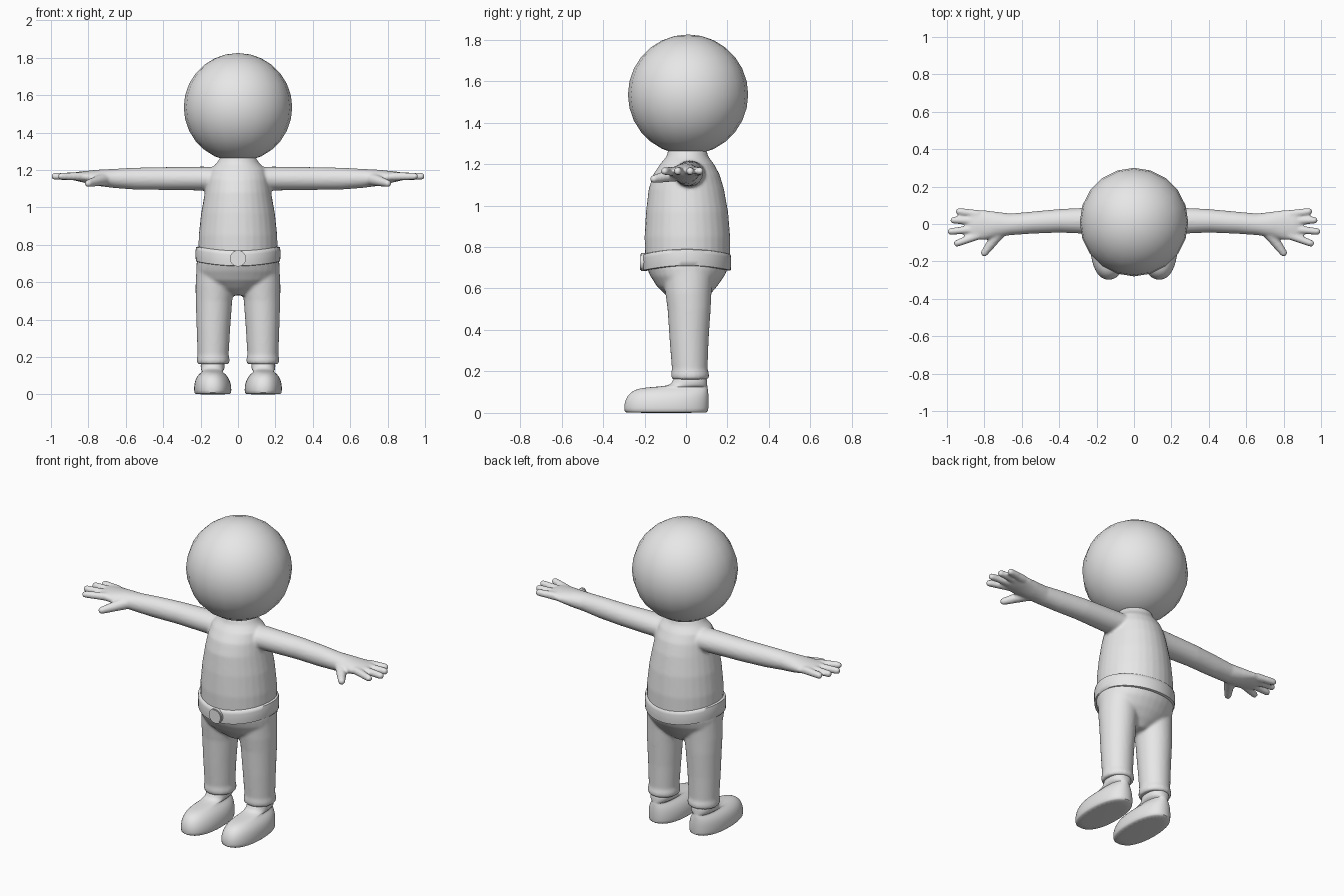
import bpy, bmesh, math
from mathutils import Vector, Matrix

cube = bpy.data.objects.get("Cube")
if cube:
    bpy.data.objects.remove(cube, do_unlink=True)

grey = bpy.data.materials.new("plain_grey")
grey.use_nodes = True
grey.diffuse_color = (0.8, 0.8, 0.8, 1)
grey.node_tree.nodes["Principled BSDF"].inputs["Base Color"].default_value = (0.8, 0.8, 0.8, 1)


def loft(bm, rings, axis="z", side=1, power=2.0, n=32):
    """Closed skin through rings given as (position, u min, u max, v min, v max)."""
    loops = []
    for t, u0, u1, v0, v1 in rings:
        loop = []
        for i in range(n):
            a = math.tau * i / n
            c, s = math.cos(a), math.sin(a)
            u = (u0 + u1) / 2 + (u1 - u0) / 2 * math.copysign(abs(c) ** (2 / power), c)
            v = (v0 + v1) / 2 + (v1 - v0) / 2 * math.copysign(abs(s) ** (2 / power), s)
            x, y, z = (u, v, t) if axis == "z" else (t, u, v)
            loop.append(bm.verts.new((x * side, y, z)))
        loops.append(loop)
    for a, b in zip(loops, loops[1:]):
        for i in range(n):
            j = (i + 1) % n
            bm.faces.new((a[i], a[j], b[j], b[i]))
    bm.faces.new(loops[0])
    bm.faces.new(loops[-1])


def finger(bm, a, b, r0, r1, side):
    """Tapered digit with a round tip."""
    a, b = Vector(a), Vector(b)
    a.x *= side
    b.x *= side
    d = b - a
    m = Matrix.Translation((a + b) / 2) @ d.to_track_quat("Z", "Y").to_matrix().to_4x4()
    bmesh.ops.create_cone(bm, cap_ends=True, segments=16, radius1=r0, radius2=r1,
                          depth=d.length, matrix=m)
    bmesh.ops.create_uvsphere(bm, u_segments=16, v_segments=10, radius=r1,
                              matrix=Matrix.Translation(b))


def finish(bm, name, blend=0, subdivide=0, angle=40):
    """Turn the bmesh into a smooth object, optionally fusing its pieces."""
    bmesh.ops.recalc_face_normals(bm, faces=bm.faces)
    mesh = bpy.data.meshes.new(name)
    bm.to_mesh(mesh)
    bm.free()
    mesh.materials.append(grey)
    ob = bpy.data.objects.new(name, mesh)
    bpy.context.collection.objects.link(ob)
    if subdivide:
        ob.modifiers.new("rounding", "SUBSURF").levels = subdivide
        ob.modifiers["rounding"].render_levels = subdivide
    if blend:
        fuse = ob.modifiers.new("fuse", "REMESH")
        fuse.mode = "VOXEL"
        fuse.voxel_size = blend
        fuse.use_smooth_shade = True
        soft = ob.modifiers.new("soften", "SMOOTH")
        soft.factor = 0.5
        soft.iterations = 5
        mesh.shade_smooth()
    else:
        bpy.ops.object.select_all(action="DESELECT")
        ob.select_set(True)
        bpy.context.view_layer.objects.active = ob
        bpy.ops.object.shade_smooth_by_angle(angle=math.radians(angle))
    return ob


# Head
bm = bmesh.new()
bmesh.ops.create_uvsphere(bm, u_segments=20, v_segments=14, radius=0.29,
                          matrix=Matrix.Translation((0, 0.01, 1.535)))
finish(bm, "head")

# Torso with arms and hands
bm = bmesh.new()
loft(bm, [(0.74, -.212, .212, -.197, .212), (0.85, -.21, .21, -.2, .213),
          (0.97, -.197, .197, -.193, .203), (1.08, -.177, .177, -.18, .183),
          (1.15, -.165, .165, -.158, .162), (1.20, -.15, .15, -.125, .135),
          (1.235, -.115, .115, -.095, .108), (1.27, -.092, .092, -.085, .098)])
for side in (1, -1):
    loft(bm, [(0.05, -.07, .1, 1.09, 1.215), (0.19, -.055, .09, 1.09, 1.218),
              (0.40, -.046, .08, 1.093, 1.215), (0.55, -.052, .066, 1.095, 1.212),
              (0.66, -.06, .056, 1.103, 1.206), (0.74, -.072, .066, 1.113, 1.202),
              (0.80, -.085, .074, 1.127, 1.196), (0.86, -.086, .074, 1.14, 1.19),
              (0.885, -.075, .065, 1.148, 1.182)], "x", side, n=24)
    for base_y, tip_x, tip_y in ((.052, .935, .067), (.017, .965, .02),
                                 (-.025, .98, -.04), (-.06, .945, -.103)):
        finger(bm, (.83, base_y, 1.165), (tip_x, tip_y, 1.166), .023, .019, side)
    finger(bm, (.72, -.045, 1.15), (.8, -.155, 1.128), .034, .02, side)
finish(bm, "torso_and_arms", blend=0.008)

# Trousers: seat and two legs with cuffs
bm = bmesh.new()
loft(bm, [(0.53, -.05, .05, -.05, .07), (0.57, -.14, .14, -.1, .115),
          (0.61, -.2, .2, -.14, .15), (0.66, -.221, .221, -.172, .185),
          (0.70, -.222, .222, -.19, .204), (0.75, -.216, .216, -.192, .206)])
for side in (1, -1):
    loft(bm, [(0.162, .05, .216, -.066, .104), (0.17, .045, .22, -.072, .111),
              (0.19, .045, .22, -.072, .111), (0.21, .05, .216, -.068, .104),
              (0.35, .042, .221, -.079, .109), (0.50, .031, .226, -.089, .119),
              (0.58, .02, .227, -.1, .123), (0.68, .015, .222, -.11, .13)], "z", side)
finish(bm, "trousers", blend=0.009)

# Belt: rounded band that rises a little at the hips
bm = bmesh.new()
profile = [(-.04, .955), (-.038, .99), (-.015, 1.0), (.02, 1.0), (.038, .985), (.042, .95)]
loft(bm, [(0.726 + dz, -.227 * k, .227 * k, -.208 * k, .218 * k) for dz, k in profile], n=48)
for v in bm.verts:
    v.co.z += 0.024 * (v.co.x / 0.227) ** 2
finish(bm, "belt", angle=60)

# Buckle
bm = bmesh.new()
bmesh.ops.create_cone(bm, cap_ends=True, segments=32, radius1=.043, radius2=.043, depth=.035,
                      matrix=Matrix.Translation((0, -.204, .727)) @ Matrix.Rotation(math.pi / 2, 4, "X"))
rim = [e for e in bm.edges if all(v.co.y < -.21 for v in e.verts)]
bmesh.ops.bevel(bm, geom=rim, offset=.005, segments=2, affect="EDGES")
finish(bm, "buckle")

# Shoes: flat sole, low toe and raised ankle
for side, label in ((1, "left"), (-1, "right")):
    bm = bmesh.new()
    loft(bm, [(0, .043, .227, -.29, .1), (.004, .036, .234, -.298, .108),
              (.04, .034, .236, -.3, .11), (.075, .043, .23, -.288, .11),
              (.1, .058, .217, -.268, .108), (.117, .078, .198, -.235, .106),
              (.124, .085, .19, -.18, .104), (.13, .075, .198, -.085, .103),
              (.145, .07, .2, -.064, .102), (.2, .07, .2, -.055, .1)],
         "z", side, power=2.25)
    finish(bm, label + "_shoe", subdivide=1, angle=60)
